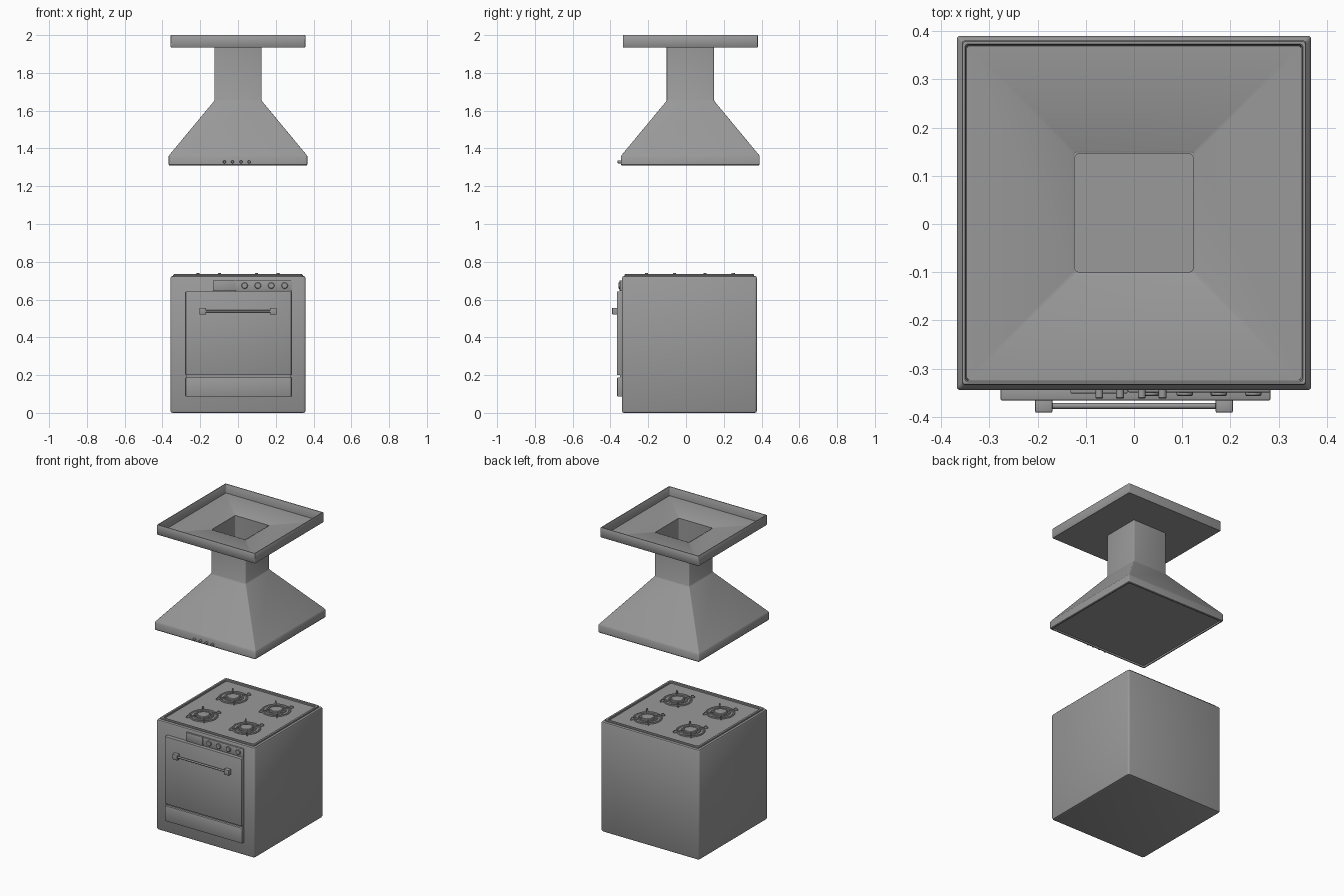
import bpy, bmesh, math
from mathutils import Matrix, Vector

if "Cube" in bpy.data.objects:
    bpy.data.objects.remove(bpy.data.objects["Cube"])

steel = bpy.data.materials.new("steel_grey")
steel.diffuse_color = (0.32, 0.32, 0.32, 1)
steel.use_nodes = True
steel.node_tree.nodes["Principled BSDF"].inputs["Base Color"].default_value = steel.diffuse_color


def finish(name, bm, angle=35):
    bmesh.ops.recalc_face_normals(bm, faces=bm.faces)
    me = bpy.data.meshes.new(name)
    bm.to_mesh(me)
    bm.free()
    me.materials.append(steel)
    me.shade_smooth()
    me.set_sharp_from_angle(angle=math.radians(angle))
    ob = bpy.data.objects.new(name, me)
    bpy.context.collection.objects.link(ob)
    return ob


def loft(name, cy, profile, r=0.01, closed=False):
    """Stack rounded squares given as (half size, z)."""
    bm = bmesh.new()
    rings = []
    for h, z in profile:
        ring = []
        for q in range(4):
            sx, sy = ((1, 1), (-1, 1), (-1, -1), (1, -1))[q]
            for k in range(4):
                a = math.radians(90 * q + 30 * k)
                ring.append(bm.verts.new((sx * (h - r) + r * math.cos(a),
                                          cy + sy * (h - r) + r * math.sin(a), z)))
        rings.append(ring)
    pairs = list(zip(rings, rings[1:]))
    if closed:
        pairs.append((rings[-1], rings[0]))
    else:
        bm.faces.new(rings[0])
        bm.faces.new(rings[-1])
    for a, b in pairs:
        for i in range(16):
            j = (i + 1) % 16
            bm.faces.new((a[i], a[j], b[j], b[i]))
    return finish(name, bm)


def box(name, lo, hi, bevel=0.003, rot=None):
    lo, hi = Vector(lo), Vector(hi)
    bm = bmesh.new()
    bmesh.ops.create_cube(bm, size=1)
    for v in bm.verts:
        v.co = Vector([(lo[i] + hi[i]) / 2 + v.co[i] * (hi[i] - lo[i]) for i in range(3)])
    if bevel:
        bmesh.ops.bevel(bm, geom=bm.edges[:], offset=bevel, segments=2, profile=0.5, affect='EDGES')
    if rot:
        bm.transform(rot)
    return finish(name, bm)


def lathe(name, profile, matrix, n=32):
    """Revolve (radius, height) points around the local z axis."""
    bm = bmesh.new()
    rings = [[bm.verts.new((r * math.cos(2 * math.pi * i / n), r * math.sin(2 * math.pi * i / n), z))
              for i in range(n)] for r, z in profile]
    for a, b in zip(rings, rings[1:]):
        for i in range(n):
            j = (i + 1) % n
            bm.faces.new((a[i], a[j], b[j], b[i]))
    bm.faces.new(rings[0])
    bm.faces.new(rings[-1])
    bm.transform(matrix)
    return finish(name, bm)


FRONT = Matrix.Rotation(math.radians(90), 4, 'X')  # local z points to -y

# Oven body with raised cooktop rim and recessed cooktop
loft("oven_body", 0.018, [
    (0.346, 0), (0.354, 0.003), (0.3575, 0.012), (0.3575, 0.713), (0.354, 0.721),
    (0.346, 0.725), (0.343, 0.725), (0.343, 0.731), (0.340, 0.734), (0.329, 0.734),
    (0.326, 0.731), (0.326, 0.722)], r=0.012)

# Burners with diagonal pan supports
for bx in (-0.156, 0.156):
    for by in (-0.135, 0.175):
        at = Matrix.Translation((bx, by, 0.722))
        lathe("burner", [
            (0.088, -0.002), (0.088, 0.003), (0.084, 0.006), (0.078, 0.006), (0.074, 0.002),
            (0.062, 0.002), (0.060, 0.006), (0.054, 0.007), (0.050, 0.003), (0.044, 0.003),
            (0.042, 0.009), (0.036, 0.009), (0.034, 0.012), (0.028, 0.013)], at)
        for sx in (-1, 1):
            for sy in (-1, 1):
                m = at @ Matrix.Rotation(math.atan2(sy * 0.076, sx * 0.058), 4, 'Z')
                box("pan_support_arm", (0.040, -0.004, 0.002), (0.108, 0.004, 0.012), 0.001, m)
                box("pan_support_tip", (0.086, -0.005, 0.002), (0.102, 0.005, 0.019), 0.002, m)

# Control panel, display and knobs
box("control_panel", (-0.013, -0.349, 0.645), (0.283, -0.33, 0.702))
box("display", (-0.132, -0.351, 0.645), (-0.013, -0.33, 0.702), 0.002)
for kx in (0.035, 0.105, 0.176, 0.247):
    lathe("knob", [(0.017, 0), (0.017, 0.008), (0.014, 0.011)],
          Matrix.Translation((kx, -0.346, 0.674)) @ FRONT, 20)

# Door and drawer
box("oven_door", (-0.277, -0.366, 0.200), (0.283, -0.33, 0.643), 0.004)
box("drawer", (-0.277, -0.364, 0.086), (0.283, -0.33, 0.188), 0.004)
box("door_gap_strip", (-0.272, -0.350, 0.185), (0.278, -0.33, 0.203), 0)

# Door handle
for sx in (-1, 1):
    box("handle_bracket", (sx * 0.187 - 0.018, -0.391, 0.521), (sx * 0.187 + 0.018, -0.362, 0.556))
lathe("handle_bar", [(0.006, -0.175), (0.006, 0.175)],
      Matrix.Translation((0, -0.377, 0.538)) @ Matrix.Rotation(math.radians(90), 4, 'Y'), 16)

# Extractor hood and duct, hollow inside
loft("hood_and_duct", 0.023, [
    (0.355, 1.320), (0.357, 1.311), (0.364, 1.311), (0.367, 1.315), (0.367, 1.358),
    (0.362, 1.367), (0.129, 1.648), (0.125, 1.656), (0.125, 1.941),
    (0.122, 1.941), (0.122, 1.657), (0.355, 1.360), (0.355, 1.324)], r=0.006)

# Ceiling tray around the top of the duct
loft("ceiling_tray", 0.023, [
    (0.124, 1.935), (0.355, 1.935), (0.357, 1.938), (0.357, 1.997), (0.355, 2.0),
    (0.350, 2.0), (0.348, 1.997), (0.346, 1.943), (0.128, 1.942), (0.124, 1.939)],
     r=0.005, closed=True)

# Hood buttons
for hx in (-0.072, -0.029, 0.016, 0.059):
    lathe("hood_button", [(0.008, 0), (0.008, 0.018), (0.006, 0.020)],
          Matrix.Translation((hx, -0.342, 1.329)) @ FRONT, 16)
